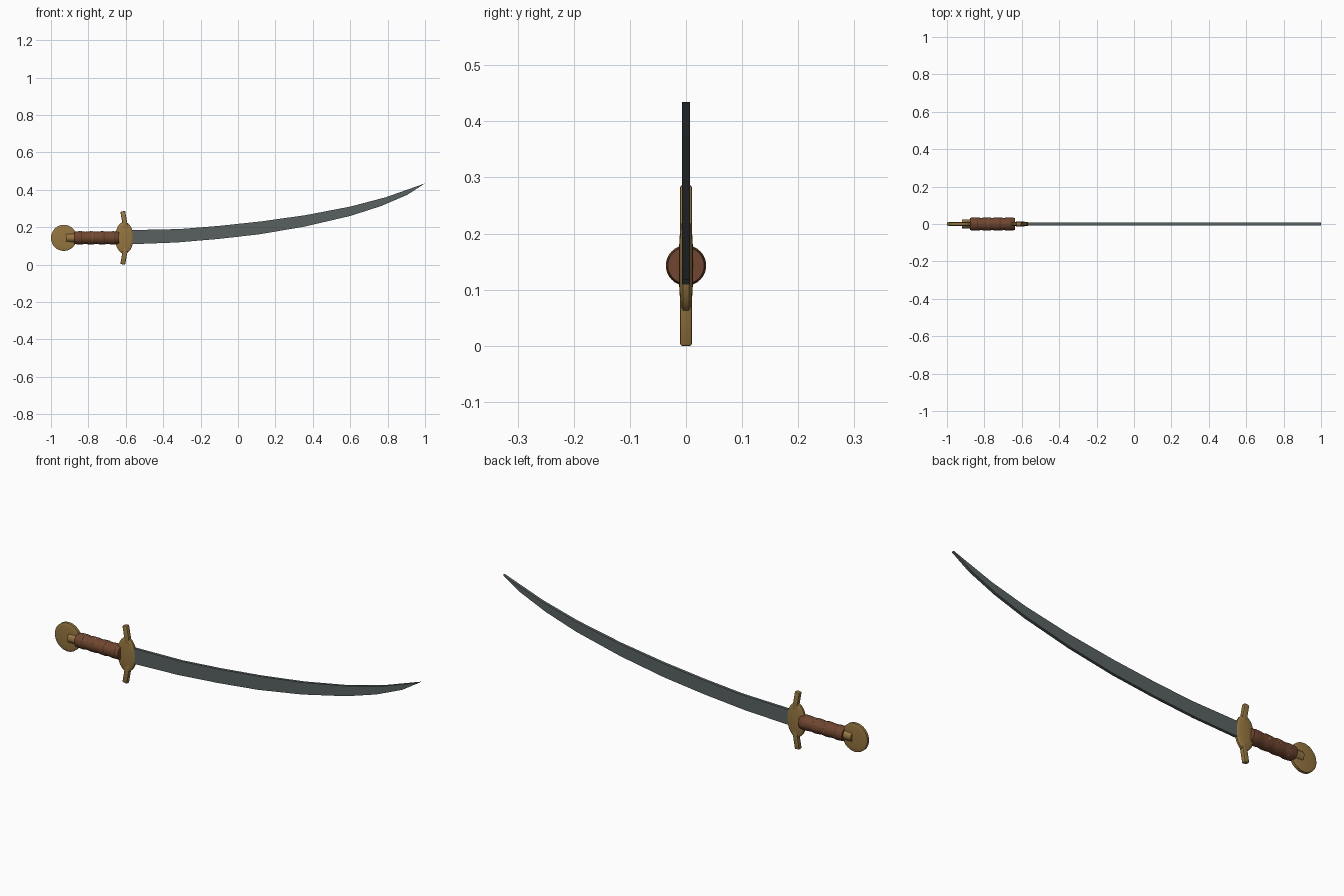
import bpy, bmesh, math
from mathutils import Matrix, Vector

cube = bpy.data.objects.get("Cube")
if cube:
    bpy.data.objects.remove(cube, do_unlink=True)

AXIS_Z = 0.143


def material(name, color):
    mat = bpy.data.materials.new(name)
    mat.use_nodes = True
    mat.diffuse_color = color
    bsdf = mat.node_tree.nodes["Principled BSDF"]
    bsdf.inputs["Base Color"].default_value = color
    bsdf.inputs["Roughness"].default_value = 0.5
    return mat


steel = material("steel", (0.10, 0.12, 0.12, 1))
brass = material("brass", (0.30, 0.18, 0.05, 1))
leather = material("leather", (0.16, 0.06, 0.03, 1))


def finish(name, bm, mat, smooth=True):
    bmesh.ops.recalc_face_normals(bm, faces=bm.faces)
    mesh = bpy.data.meshes.new(name)
    bm.to_mesh(mesh)
    bm.free()
    mesh.materials.append(mat)
    obj = bpy.data.objects.new(name, mesh)
    bpy.context.collection.objects.link(obj)
    if smooth:
        bpy.ops.object.select_all(action="DESELECT")
        obj.select_set(True)
        bpy.context.view_layer.objects.active = obj
        bpy.ops.object.shade_smooth_by_angle(angle=math.radians(35))
    return obj


def lathe(name, profile, mat, matrix, sides=32):
    """Spin (radius, height) points about local z, then place the result."""
    bm = bmesh.new()
    verts = [bm.verts.new((r, 0, h)) for r, h in profile]
    edges = [bm.edges.new(pair) for pair in zip(verts, verts[1:])]
    bmesh.ops.spin(bm, geom=verts + edges, cent=(0, 0, 0), axis=(0, 0, 1),
                   angle=math.tau, steps=sides)
    bmesh.ops.remove_doubles(bm, verts=bm.verts, dist=0.00005)
    bm.transform(matrix)
    return finish(name, bm, mat)


def along_x(x):
    return Matrix.Translation((x, 0, AXIS_Z)) @ Matrix.Rotation(math.pi / 2, 4, "Y")


def domed_disc(name, x, size_x, size_z, rim, dome):
    """Thin disc facing front and back, with gently domed faces."""
    half = [(math.cos(a), rim + (dome - rim) * math.sin(a))
            for a in (math.pi / 2 * i / 5 for i in range(6))]
    profile = [(r, -h) for r, h in reversed(half)] + half
    place = (Matrix.Translation((x, 0, AXIS_Z))
             @ Matrix.Diagonal((size_x, 1, size_z, 1))
             @ Matrix.Rotation(math.pi / 2, 4, "X"))
    return lathe(name, profile, brass, place)


# Blade: constant thickness slab with a curved outline
spine = [(-0.59, 0.184), (-0.31, 0.19), (-0.1, 0.207), (0.125, 0.231),
         (0.36, 0.264), (0.6, 0.31), (0.79, 0.36), (1.0, 0.434)]
edge = [(-0.59, 0.108), (-0.33, 0.118), (-0.105, 0.137), (0.115, 0.162),
        (0.355, 0.203), (0.6, 0.26), (0.765, 0.313), (0.905, 0.373)]
bm = bmesh.new()
outline = [bm.verts.new((x, -0.007, z)) for x, z in edge + spine[::-1]]
face = bm.faces.new(outline)
slab = bmesh.ops.extrude_face_region(bm, geom=[face])["geom"]
bmesh.ops.translate(bm, vec=(0, 0.014, 0),
                    verts=[v for v in slab if isinstance(v, bmesh.types.BMVert)])
finish("blade", bm, steel, smooth=False)

# Guard plate and the pommel disc
domed_disc("guard_plate", -0.608, 0.049, 0.085, 0.005, 0.013)
domed_disc("pommel", -0.931, 0.069, 0.07, 0.007, 0.012)

# Cross bars lean back toward the grip
for name, side in (("upper_cross_bar", 1), ("lower_cross_bar", -1)):
    bm = bmesh.new()
    bmesh.ops.create_cube(bm, size=1)
    bm.transform(Matrix.Diagonal((0.026, 0.022, 0.13, 1)))
    bmesh.ops.bevel(bm, geom=bm.edges[:], offset=0.005, segments=2,
                    affect="EDGES", profile=0.5)
    tilt = Matrix.Rotation(-side * math.radians(10), 4, "Y")
    bm.transform(Matrix.Translation((-0.605, 0, AXIS_Z + side * 0.078)) @ tilt)
    finish(name, bm, brass)

# Collar joining pommel and grip
lathe("pommel_collar", [(0, 0), (0.024, 0), (0.024, 0.06), (0, 0.06)],
      brass, along_x(-0.92), 16)

# Grip: leather swelling gently between the rings
length, bands = 0.24, 4
profile = [(0, 0)]
for i in range(bands * 4 + 1):
    swell = math.sin(math.pi * (i % 4) / 4)
    profile.append((0.0325 + 0.003 * swell, length * i / (bands * 4)))
profile.append((0, length))
lathe("grip", profile, leather, along_x(-0.877))

# Thin wire rings around the grip
for i in range(bands):
    ring = [(0.033 + 0.003 * math.cos(a), 0.003 * math.sin(a))
            for a in (math.tau * k / 8 for k in range(9))]
    lathe(f"grip_ring_{i + 1}", ring, brass, along_x(-0.837 + i * length / bands))
